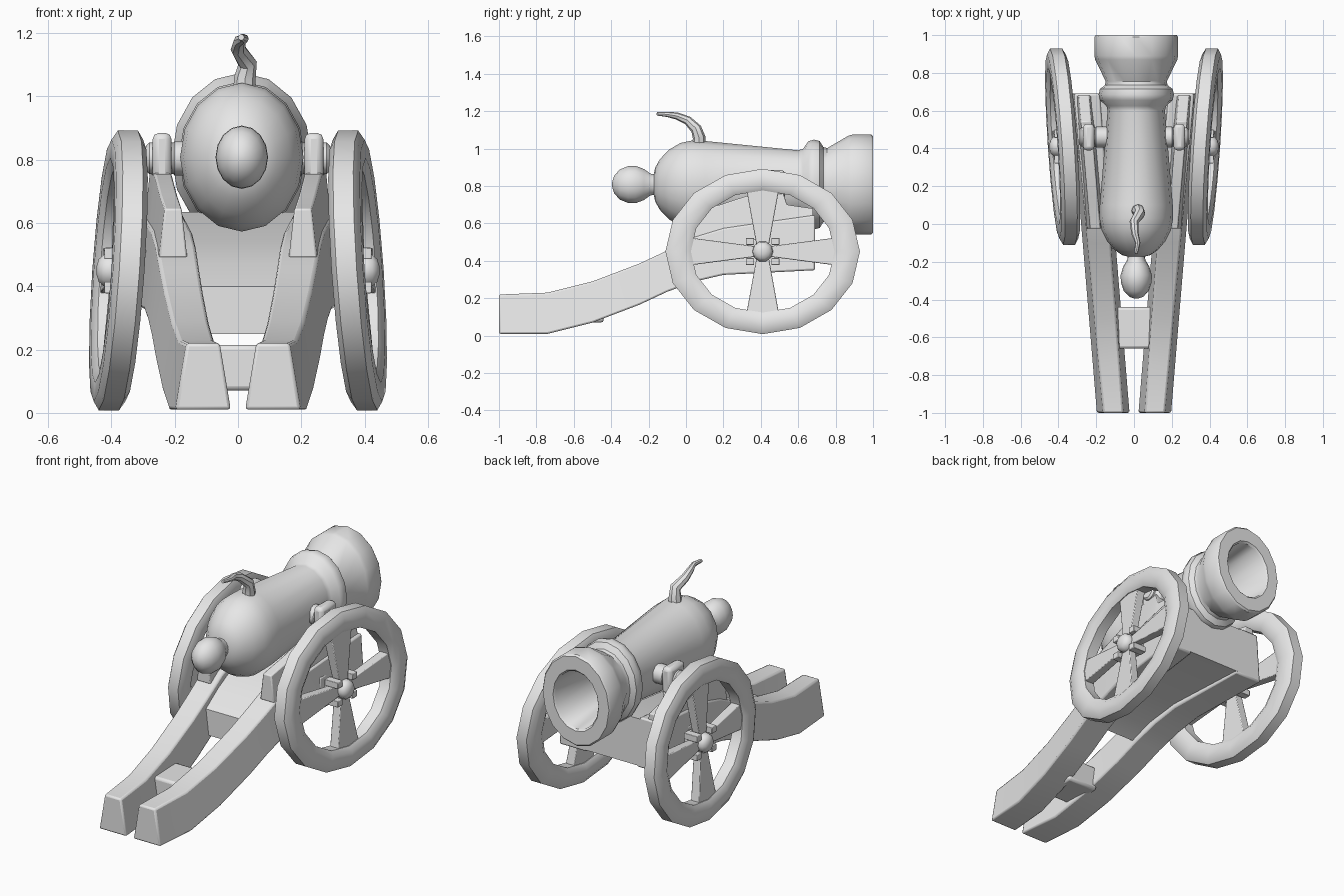
import bpy, bmesh, math
from mathutils import Vector

if "Cube" in bpy.data.objects:
    bpy.data.objects.remove(bpy.data.objects["Cube"])

grey = bpy.data.materials.new("plain_grey")
grey.diffuse_color = (0.8, 0.8, 0.8, 1)
grey.use_nodes = True
grey.node_tree.nodes["Principled BSDF"].inputs["Base Color"].default_value = grey.diffuse_color


def loft(name, rings, loop=False, bevel=0.0):
    """Skin a list of equal-sized rings; ends are capped unless looped."""
    bm = bmesh.new()
    vs = [[bm.verts.new(p) for p in r] for r in rings]
    n, m = len(rings), len(rings[0])
    for i in range(n if loop else n - 1):
        a, b = vs[i], vs[(i + 1) % n]
        for j in range(m):
            k = (j + 1) % m
            bm.faces.new((a[j], a[k], b[k], b[j]))
    if not loop:
        bm.faces.new(vs[0])
        bm.faces.new(vs[-1])
    bmesh.ops.recalc_face_normals(bm, faces=bm.faces)
    me = bpy.data.meshes.new(name)
    bm.to_mesh(me)
    bm.free()
    me.materials.append(grey)
    ob = bpy.data.objects.new(name, me)
    bpy.context.collection.objects.link(ob)
    if bevel:
        mod = ob.modifiers.new("bevel", 'BEVEL')
        mod.width = bevel
        mod.segments = 2
        mod.limit_method = 'ANGLE'
        mod.angle_limit = math.radians(40)
    return ob


def quad(y, cx, wb, wt, zb, zt):
    """Trapezoid section across x at a given y."""
    return [(cx - wb, y, zb), (cx + wb, y, zb), (cx + wt, y, zt), (cx - wt, y, zt)]


def box(name, x0, x1, y0, y1, z0, z1, bevel=0.008):
    c, w = (x0 + x1) / 2, abs(x1 - x0) / 2
    return loft(name, [quad(y, c, w, w, z0, z1) for y in (y0, y1)], bevel=bevel)


def circle(n, f):
    return [f(math.cos(2 * math.pi * i / n), math.sin(2 * math.pi * i / n)) for i in range(n)]


def x_turned(name, s, y, z, profile, n=12):
    """Turned part along x from (x, radius) pairs."""
    return loft(name, [circle(n, lambda a, b: (s * x, y + r * a, z + r * b)) for x, r in profile])


# barrel: knob, breech, tapering body, ring, muzzle and bore
profile = [(-0.395, 0.012), (-0.385, 0.045), (-0.355, 0.08), (-0.31, 0.098), (-0.27, 0.1), (-0.225, 0.083),
           (-0.19, 0.058), (-0.172, 0.055), (-0.165, 0.09), (-0.14, 0.135), (-0.09, 0.187), (-0.03, 0.222),
           (0.03, 0.235), (0.1, 0.233), (0.6, 0.183), (0.625, 0.19), (0.655, 0.232), (0.685, 0.24),
           (0.715, 0.232), (0.735, 0.2), (0.755, 0.195), (0.87, 0.262), (0.89, 0.267), (0.99, 0.267),
           (1.0, 0.258), (1.0, 0.178), (0.99, 0.168), (0.6, 0.14), (0.58, 0.02)]
loft("barrel", [circle(16, lambda a, b: (0.012 + 0.83 * r * a, y, 0.808 + r * b)) for y, r in profile])

# fuse: bent tapering cord on the breech
path = [(0.02, 0.07, 1.01, 0.036), (0.022, 0.07, 1.06, 0.034), (0.03, 0.055, 1.105, 0.03),
        (0.0, 0.01, 1.15, 0.024), (0.005, -0.05, 1.175, 0.019), (0.02, -0.1, 1.183, 0.014),
        (0.01, -0.155, 1.187, 0.01)]
rings = []
for i, p in enumerate(path):
    a, b = path[max(i - 1, 0)], path[min(i + 1, len(path) - 1)]
    t = (Vector(b[:3]) - Vector(a[:3])).normalized()
    u = Vector((1, 0, 0))
    u = (u - t * u.dot(t)).normalized()
    v = t.cross(u)
    rings.append(circle(8, lambda c, d: Vector(p[:3]) + (u * c + v * d) * p[3]))
loft("fuse", rings)

# bed between the cheeks and the rear cross bar
loft("bed", [quad(-0.13, 0, 0.15, 0.15, 0.25, 0.4), quad(0.0, 0, 0.17, 0.17, 0.31, 0.47),
             quad(0.2, 0, 0.19, 0.19, 0.35, 0.55), quad(0.69, 0, 0.22, 0.22, 0.36, 0.635)])
box("cross_bar", -0.1, 0.1, -0.66, -0.44, 0.07, 0.215, 0.015)

# cheek outline: y, bottom z, top z
cheek = [(-1.0, 0.01, 0.22), (-0.74, 0.01, 0.23), (-0.5, 0.07, 0.29), (-0.25, 0.165, 0.385),
         (-0.1, 0.235, 0.455), (0.05, 0.29, 0.53), (0.2, 0.325, 0.575), (0.69, 0.35, 0.645)]
# rail outline: y, bottom z, top z
rail = [(-0.025, 0.49, 0.645), (0.15, 0.53, 0.69), (0.35, 0.55, 0.755), (0.52, 0.58, 0.765),
        (0.54, 0.58, 0.70), (0.68, 0.6, 0.68)]
CY, CZ = 0.41, 0.45


def wheel_point(s, x, y, z):
    """Flatten, camber and toe a wheel point, then mirror it to its side."""
    z *= 0.85
    return (s * (0.378 + x + 0.067 * y - 0.068 * z), CY + y, CZ + z)


for s, side in ((1, "right"), (-1, "left")):
    loft(side + "_cheek", [quad(y, s * (0.193 + 0.083 * y), 0.088, 0.053 + 0.009 * (y + 1), b, t)
                           for y, b, t in cheek], bevel=0.01)
    loft(side + "_rail", [quad(y, s * (0.207 + 0.085 * y), 0.045, 0.027, b, t)
                          for y, b, t in rail], bevel=0.006)

    # trunnion with its bracket
    box(side + "_bracket", s * 0.21, s * 0.27, 0.39, 0.53, 0.73, 0.885, 0.02)
    x_turned(side + "_trunnion", s, 0.46, 0.805,
             [(0.12, 0.055), (0.2, 0.055), (0.205, 0.05), (0.28, 0.05), (0.29, 0.04)])

    # axle
    x_turned(side + "_axle", s, CY, CZ, [(0.2, 0.045), (0.38, 0.045)])
    box(side + "_axle_block", s * 0.24, s * 0.3, CY - 0.08, CY + 0.08, 0.38, 0.515)

    # rim with a softened square section
    sec = [(0.05, 0.035), (0.032, 0.068), (-0.032, 0.068), (-0.05, 0.035),
           (-0.05, -0.035), (-0.032, -0.068), (0.032, -0.068), (0.05, -0.035)]
    loft(side + "_rim", [[wheel_point(s, x, (0.452 + r) * c, (0.452 + r) * d) for x, r in sec]
                         for c, d in circle(16, lambda c, d: (c, d))], loop=True)

    # four flared spokes and the corner blocks between them
    for i in range(4):
        c, d = ((1, 0), (0, 1), (-1, 0), (0, -1))[i]
        rings = []
        for r, w, h in ((0.02, 0.03, 0.022), (0.41, 0.09, 0.028)):
            rings.append([wheel_point(s, x, r * c - k * d, r * d + k * c)
                          for x, k in ((-h, -w), (h, -w), (h, w), (-h, w))])
        loft(f"{side}_spoke_{i + 1}", rings, bevel=0.004)
        a, b = c - d, c + d
        y, z = CY + 0.068 * a, CZ + 0.054 * b
        box(f"{side}_hub_block_{i + 1}", s * 0.335, s * 0.422,
            y - 0.022, y + 0.022, z - 0.018, z + 0.018, 0.003)

    # hub cap
    x_turned(side + "_hub", s, CY, CZ,
             [(0.33, 0.05), (0.405, 0.056), (0.425, 0.052), (0.44, 0.038), (0.447, 0.015)], 10)

# smooth shading with crisp edges
bpy.ops.object.select_all(action='SELECT')
bpy.context.view_layer.objects.active = bpy.data.objects["barrel"]
bpy.ops.object.shade_smooth_by_angle(angle=math.radians(40))
